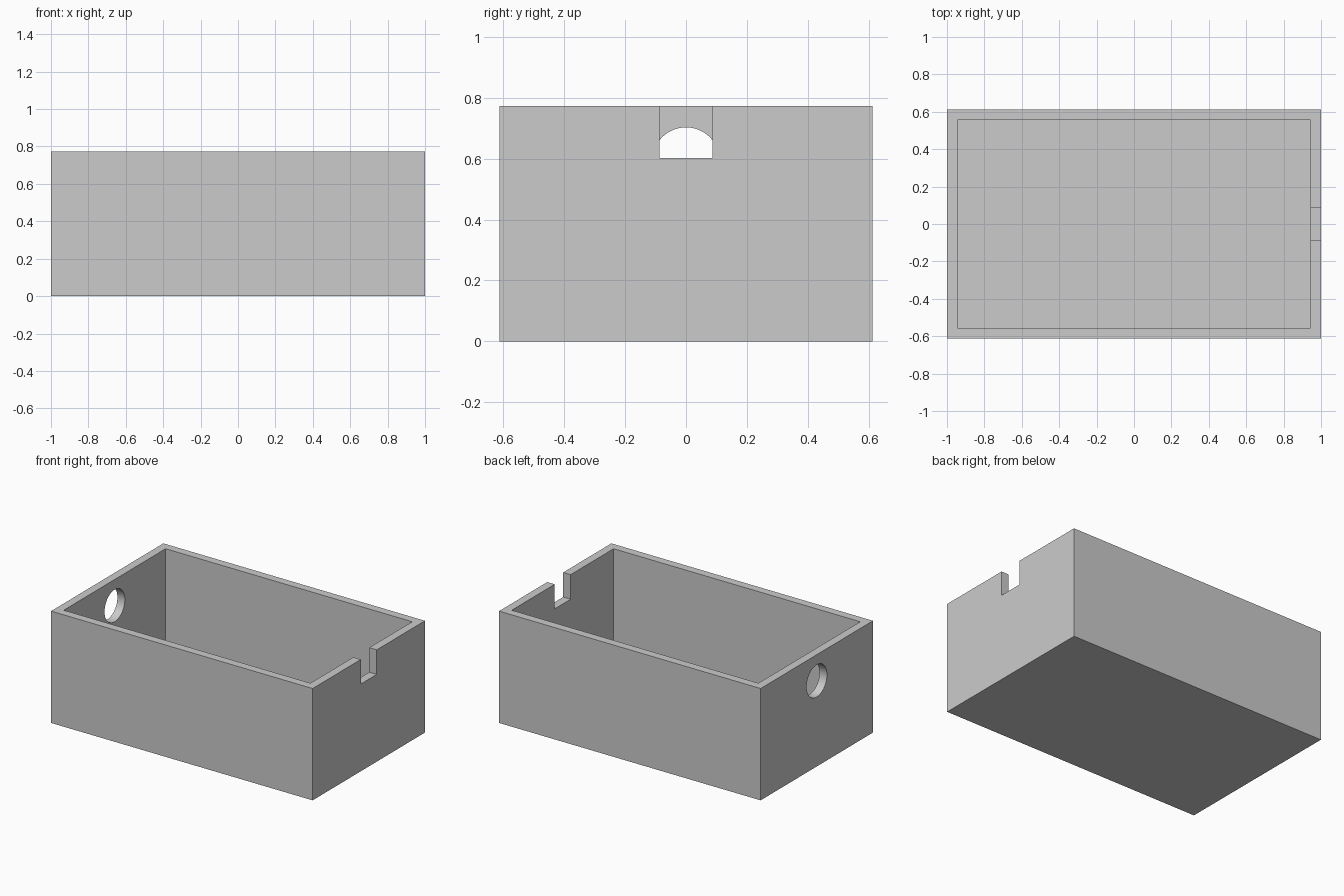
import bpy
from math import pi

default_cube = bpy.data.objects.get("Cube")
if default_cube:
    bpy.data.objects.remove(default_cube, do_unlink=True)

LENGTH, WIDTH, HEIGHT = 2.0, 1.226, 0.773
WALL = 0.057
NOTCH_WIDTH, NOTCH_FLOOR = 0.174, 0.603
HOLE_RADIUS, HOLE_Z = 0.111, 0.592

grey = bpy.data.materials.new("plain grey")
grey.use_nodes = True
colour = (0.6, 0.6, 0.6, 1)
grey.diffuse_color = colour
grey.node_tree.nodes["Principled BSDF"].inputs["Base Color"].default_value = colour


def block(name, size, bottom, x=0):
    """Add a box centred on y = 0 that stands on the given height."""
    bpy.ops.mesh.primitive_cube_add(size=1, location=(x, 0, bottom + size[2] / 2))
    obj = bpy.context.object
    obj.name = name
    obj.scale = size
    bpy.ops.object.transform_apply(location=True, rotation=True, scale=True)
    obj.data.materials.append(grey)
    return obj


def cut(body, cutter):
    """Subtract the cutter from the body, then discard it."""
    cutter.hide_render = True
    mod = body.modifiers.new(cutter.name, 'BOOLEAN')
    mod.operation = 'DIFFERENCE'
    mod.solver = 'EXACT'
    mod.object = cutter
    bpy.context.view_layer.objects.active = body
    bpy.ops.object.modifier_apply(modifier=mod.name)
    bpy.data.objects.remove(cutter, do_unlink=True)


# Open tray with an even wall and floor
tray = block("open_box", (LENGTH, WIDTH, HEIGHT), 0)
cut(tray, block("cavity", (LENGTH - 2 * WALL, WIDTH - 2 * WALL, HEIGHT), WALL))

# Square notch in the rim of the left end wall
wall_x = (LENGTH - WALL) / 2
cut(tray, block("notch", (WALL * 3, NOTCH_WIDTH, HEIGHT), NOTCH_FLOOR, wall_x))

# Round hole through the right end wall
bpy.ops.mesh.primitive_cylinder_add(vertices=64, radius=HOLE_RADIUS, depth=WALL * 3,
                                    location=(-wall_x, 0, HOLE_Z), rotation=(0, pi / 2, 0))
hole = bpy.context.object
hole.name = "round_hole"
hole.data.materials.append(grey)
cut(tray, hole)

# Smooth hole, crisp box edges
bpy.ops.object.select_all(action='DESELECT')
tray.select_set(True)
bpy.context.view_layer.objects.active = tray
bpy.ops.object.shade_smooth_by_angle(angle=pi / 6)
